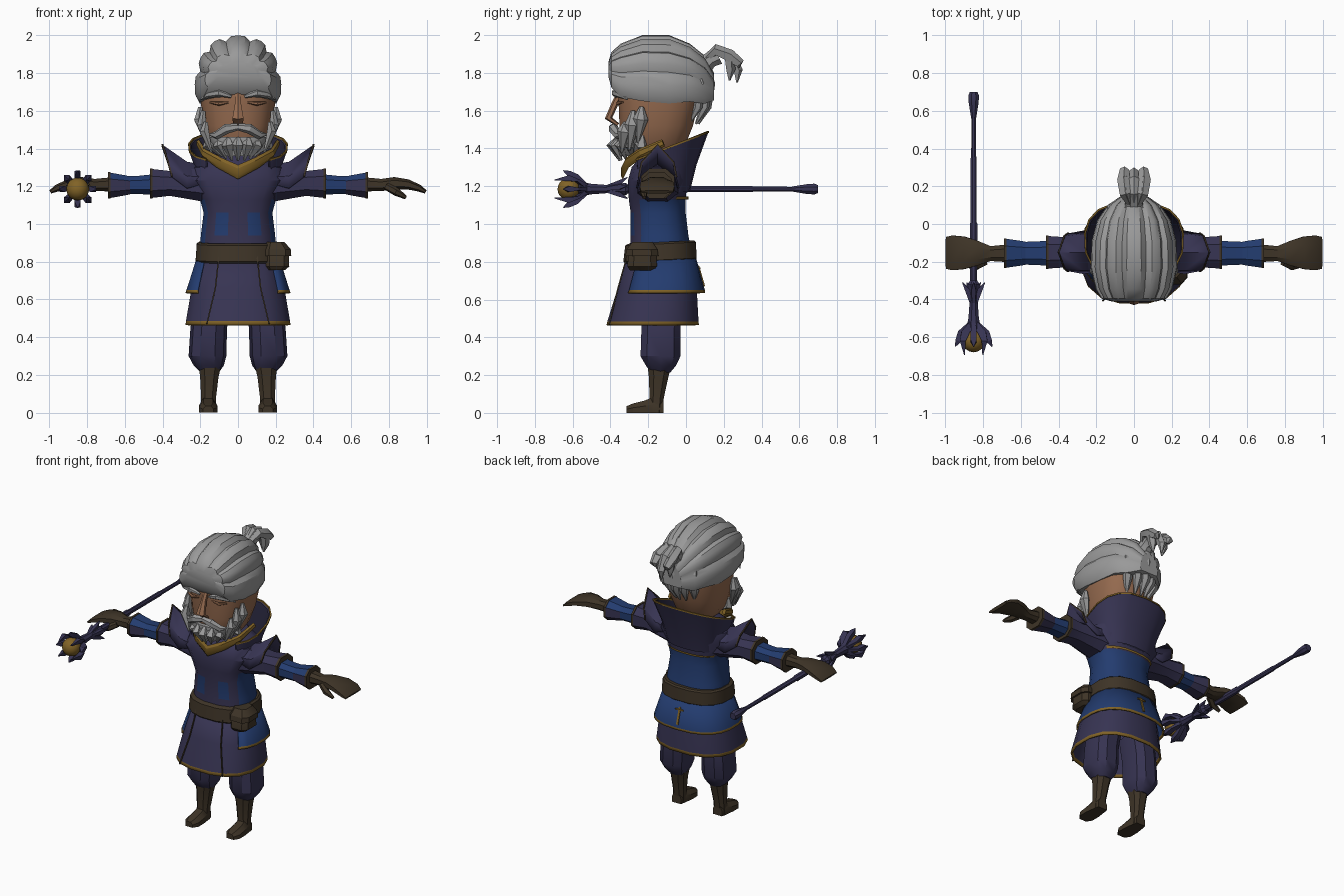
import bpy, bmesh, math
from mathutils import Vector

if "Cube" in bpy.data.objects:
    bpy.data.objects.remove(bpy.data.objects["Cube"])

COLOURS = {
    "grey_hair": (0.32, 0.32, 0.32), "skin": (0.30, 0.145, 0.078),
    "navy_cloth": (0.038, 0.034, 0.085), "blue_cloth": (0.017, 0.045, 0.16),
    "brown_leather": (0.048, 0.034, 0.02), "gold": (0.22, 0.125, 0.02),
    "dark_lining": (0.018, 0.017, 0.04),
}
NAMES = list(COLOURS)
MATS = []
for name, c in COLOURS.items():
    m = bpy.data.materials.new(name)
    m.diffuse_color = (*c, 1)
    m.use_nodes = True
    m.node_tree.nodes["Principled BSDF"].inputs["Base Color"].default_value = m.diffuse_color
    MATS.append(m)


def loft(name, rings, mat, closed=True, caps=True, paint=None, thick=0):
    """Skin a list of point rings; paint(centre, normal) may return a colour name."""
    bm = bmesh.new()
    vs = [[bm.verts.new(p) for p in r] for r in rings]
    n = len(vs[0])
    for a, b in zip(vs, vs[1:]):
        for i in range(n if closed else n - 1):
            j = (i + 1) % n
            bm.faces.new((a[i], a[j], b[j], b[i]))
    if caps:
        bm.faces.new(vs[0])
        bm.faces.new(vs[-1])
    bmesh.ops.recalc_face_normals(bm, faces=bm.faces)
    for f in bm.faces:
        col = (paint and paint(f.calc_center_median(), f.normal)) or mat
        f.material_index = NAMES.index(col)
    me = bpy.data.meshes.new(name)
    bm.to_mesh(me)
    bm.free()
    for m in MATS:
        me.materials.append(m)
    ob = bpy.data.objects.new(name, me)
    bpy.context.collection.objects.link(ob)
    if thick:
        s = ob.modifiers.new("thickness", "SOLIDIFY")
        s.thickness = thick
    return ob


def power(v, p):
    return math.copysign(abs(v) ** p, v)


def ring(z, cx, y0, y1, rx, n=16, p=0.8, a0=0, a1=360, tilt=0):
    """Horizontal rounded ring from y0 to y1; angles start at the front."""
    full = a1 - a0 == 360
    pts = []
    for i in range(n if full else n + 1):
        a = math.radians(a0 + (a1 - a0) * (i + (0.5 if full else 0)) / n)
        y = (y0 + y1) / 2 - power(math.cos(a), p) * (y1 - y0) / 2
        pts.append((cx + rx * power(math.sin(a), p), y, z + tilt * (y - y0)))
    return pts


def tube(name, pts, radii, mat, n=6, ref=None, p=1, paint=None):
    """Tapered tube along a path; radii are numbers or (side, up) pairs."""
    pts = [Vector(q) for q in pts]
    main = (pts[-1] - pts[0]).normalized()
    ref = Vector(ref) if ref else Vector((0, 1, 0) if abs(main.z) > 0.75 else (0, 0, 1))
    rings = []
    for i, q in enumerate(pts):
        d = (pts[min(i + 1, len(pts) - 1)] - pts[max(i - 1, 0)]).normalized()
        side = d.cross(ref).normalized()
        up = side.cross(d)
        r = radii[i] if isinstance(radii[i], tuple) else (radii[i], radii[i])
        ang = [math.tau * (k + 0.5) / n for k in range(n)]
        rings.append([q + side * r[0] * power(math.cos(a), p) + up * r[1] * power(math.sin(a), p)
                      for a in ang])
    return loft(name, rings, mat, paint=paint)


# Head and neck
loft("head", [ring(1.36, 0, -.31, -.04, .11), ring(1.42, 0, -.34, 0, .155),
              ring(1.52, 0, -.355, .04, .185), ring(1.64, 0, -.36, .07, .2),
              ring(1.76, 0, -.37, .085, .205), ring(1.86, 0, -.33, .06, .17)], "skin")
loft("neck", [ring(1.22, 0, -.24, -.05, .1), ring(1.42, 0, -.24, -.04, .1)], "skin")
tube("nose", [(0, -.35, 1.7), (0, -.375, 1.64), (0, -.41, 1.56), (0, -.36, 1.525)],
     [(.018, .014), (.018, .018), (.034, .02), (.028, .01)], "skin")

# Scalloped hair cap, locks running front to back
stations = [(-.41, .12, 1.86, 1.79), (-.395, .175, 1.91, 1.755), (-.345, .205, 1.955, 1.72),
            (-.23, .23, 2.0, 1.71), (-.09, .225, 2.0, 1.7), (.02, .195, 1.955, 1.7),
            (.1, .14, 1.89, 1.68), (.148, .07, 1.8, 1.68)]
cap = []
for y, w, top, zc in stations:
    row = []
    for k in range(29):
        a = math.radians(-100 + 200 * k / 28)
        s = (.91, .99, 1, .99)[k % 4]
        row.append((w * s * power(math.sin(a), .85), y, zc + (top - zc) * s * power(math.cos(a), .85)))
    cap.append(row)
loft("hair_cap", cap, "grey_hair")

# Nape locks and top knot
for i in range(-2, 3):
    x = i * .055
    dy = -.012 * i * i
    tube("nape_lock", [(x * .7, .08 + dy, 1.87), (x, .125 + dy, 1.74), (x * .95, .11 + dy, 1.62),
                       (x * .7, .065 + dy, 1.53)],
         [.03, (.038, .03), (.034, .025), .006], "grey_hair")
tube("knot_base", [(0, .08, 1.83), (0, .13, 1.87), (0, .17, 1.89)], [.06, .045, .05], "grey_hair", 8)
for x, y, z in [(-.045, .23, 1.76), (.045, .23, 1.76), (0, .27, 1.75), (-.05, .28, 1.83),
                (.05, .28, 1.83)]:
    tube("knot_curl", [(x * .4, .11, 1.88), (x * .9, .16, 1.92), (x * 1.1, .23, 1.89),
                       (x, y + .005, (z + 1.87) / 2), (x * .8, y, z)],
         [.02, .032, .036, .026, .005], "grey_hair", 5, ref=(1, 0, 0))

# Brows, moustache, sideburns
for s in (-1, 1):
    tube("brow", [(s * .035, -.37, 1.675), (s * .1, -.375, 1.695), (s * .16, -.35, 1.685),
                  (s * .2, -.31, 1.66)], [.008, .02, .018, .004], "grey_hair")
    tube("closed_eye", [(s * .05, -.357, 1.645), (s * .1, -.36, 1.638), (s * .15, -.335, 1.645)],
         [.005, .012, .005], "skin")
    tube("moustache", [(0, -.385, 1.515), (s * .06, -.385, 1.505), (s * .115, -.36, 1.47),
                       (s * .155, -.335, 1.475)], [.018, .027, .022, .004], "grey_hair")
    for y, z0, z1 in [(-.235, 1.62, 1.43), (-.28, 1.6, 1.39), (-.32, 1.54, 1.38)]:
        k = .2 + (y + .235) * .35
        tube("sideburn", [(s * k, y, z0), (s * (k + .008), y - .005, (z0 + z1) / 2 + .03),
                          (s * (k - .03), y - .02, z1)], [.012, (.028, .04), .006], "grey_hair")

# Beard of overlapping locks
loft("beard_base", [ring(1.36, 0, -.36, -.2, .08), ring(1.41, 0, -.375, -.18, .14),
                    ring(1.46, 0, -.37, -.18, .17)], "grey_hair")
for i in range(-4, 5):
    a = math.radians(i * 19)
    sx, cy = math.sin(a), math.cos(a)
    tube("beard_lock", [(.165 * sx, -.19 - .175 * cy, 1.475 - .02 * cy),
                        (.165 * sx, -.19 - .2 * cy, 1.42),
                        (.1 * sx, -.2 - .15 * cy, 1.385 - .05 * cy)],
         [.012, .033, .006], "grey_hair", 5)


# Tunic body: navy with blue flanks, blue lower back and belly patches
def tunic_paint(c, n):
    if c.z < 1.13 and (n.y > .3 or abs(n.x) > .85):
        return "blue_cloth"
    if n.y < -.3 and .94 < c.z < 1.07 and .05 < abs(c.x) < .13:
        return "blue_cloth"


loft("tunic", [ring(.86, 0, -.3, .03, .205), ring(.94, 0, -.295, .015, .2),
               ring(1.06, 0, -.295, 0, .185), ring(1.13, 0, -.305, 0, .205),
               ring(1.23, 0, -.31, .01, .265), ring(1.3, 0, -.29, .02, .24),
               ring(1.36, 0, -.24, .0, .13)], "navy_cloth", paint=tunic_paint)
loft("back_hem_trim", [ring(1.13, 0, -.29, .012, .2, 8, .8, 120, 240),
                       ring(1.145, 0, -.29, .014, .21, 8, .8, 120, 240)],
     "gold", closed=False, caps=False)

# Tall open collar with lining and gold neck band
collar = lambda g: [ring(1.17, 0, -.29, .02 - g, .2 - g, 14, .8, 50, 310, .0),
                    ring(1.29, 0, -.3, .055 - g, .23 - g, 14, .8, 45, 315, .06),
                    ring(1.33 - g * .4, 0, -.29, .12 - g, .265 - g, 14, .8, 35, 325, .39)]
loft("collar", collar(0), "navy_cloth", closed=False, caps=False)
loft("collar_lining", collar(.014), "dark_lining", closed=False, caps=False)
rim = collar(.004)[2]
tube("collar_rim", rim, [.007] * len(rim), "gold", 4)
tube("neck_band", [(-.21, -.12, 1.43), (-.18, -.24, 1.375), (-.1, -.31, 1.325), (0, -.335, 1.275),
                   (.1, -.31, 1.325), (.18, -.24, 1.375), (.21, -.12, 1.43)],
     [(.012, .02), (.012, .025), (.012, .03), (.012, .038), (.012, .03), (.012, .025), (.012, .02)],
     "gold", 6)

# Skirt, overskirt, belt
hem = lambda c, n: "gold" if c.z < .48 else None
loft("skirt", [ring(.86, 0, -.3, .03, .195), ring(.66, 0, -.365, .06, .25),
               ring(.485, 0, -.42, .07, .28), ring(.465, 0, -.425, .072, .283)],
     "navy_cloth", caps=False, paint=hem, thick=.01)
over_hem = lambda c, n: "gold" if c.z < .655 else None
loft("overskirt", [ring(.87, 0, -.3, .04, .205, 16, .8, 52, 308),
                   ring(.65, 0, -.365, .1, .275, 16, .8, 48, 312),
                   ring(.635, 0, -.37, .102, .28, 16, .8, 47, 313)],
     "blue_cloth", closed=False, caps=False, paint=over_hem, thick=.01)
for s in (-1, 1):
    tube("apron_seam", [(s * .1, -.309, .84), (s * .12, -.36, .66), (s * .165, -.407, .47)],
         [.005] * 3, "brown_leather", 4)
loft("belt", [ring(.79, 0, -.325, .05, .22, tilt=.05), ring(.8, 0, -.335, .06, .228, tilt=.05),
              ring(.885, 0, -.325, .055, .222, tilt=.05), ring(.895, 0, -.31, .045, .21, tilt=.05)],
     "brown_leather")
tube("back_ornament", [(0, .065, .78), (0, .097, .67)], [(.01, .006)] * 2, "gold", 4)
tube("back_ornament_bar", [(-.03, .072, .765), (.03, .072, .765)], [.006] * 2, "gold", 4)

# Belt pouch with flap
loft("pouch", [ring(.755, .2, -.3, -.17, .05, 8, .6), ring(.775, .205, -.315, -.15, .07, 8, .6),
               ring(.86, .205, -.305, -.155, .068, 8, .6), ring(.9, .2, -.28, -.18, .045, 8, .6)],
     "brown_leather")
loft("pouch_flap", [ring(.83, .208, -.325, -.142, .078, 8, .6), ring(.865, .208, -.32, -.147, .076, 8, .6),
                    ring(.905, .2, -.285, -.175, .048, 8, .6)], "brown_leather")

for s in (-1, 1):
    # Trousers and boots
    loft("trouser_leg", [ring(.6, s * .13, -.24, -.02, .1, 10), ring(.45, s * .155, -.24, -.025, .097, 10),
                         ring(.3, s * .162, -.245, -.025, .1, 10), ring(.25, s * .155, -.215, -.05, .08, 10),
                         ring(.215, s * .15, -.19, -.08, .05, 10)], "navy_cloth")
    loft("boot_shaft", [ring(.27, s * .148, -.21, -.07, .068, 8), ring(.19, s * .152, -.2, -.09, .052, 8),
                        ring(.08, s * .156, -.195, -.115, .042, 8), ring(0, s * .158, -.2, -.122, .044, 8)],
         "brown_leather")
    foot = [(-.12, .035, .07), (-.17, .043, .085), (-.22, .05, .065), (-.28, .05, .05), (-.315, .028, .035)]
    loft("boot_foot", [[(s * .158 - w, y, 0), (s * .158 + w, y, 0), (s * .158 + w, y, h * .55),
                        (s * .158 + w * .5, y, h), (s * .158 - w * .5, y, h), (s * .158 - w, y, h * .55)]
                       for y, w, h in foot], "brown_leather")

    # Sleeve: navy upper arm, blue forearm, flared cuff
    tube("upper_arm", [(s * .12, -.15, 1.2), (s * .22, -.15, 1.21), (s * .36, -.15, 1.215), (s * .46, -.15, 1.215)],
         [(.12, .1), (.11, .09), (.085, .07), (.092, .082)], "navy_cloth", 8, p=.8)
    tube("upper_arm_trim", [(s * .452, -.15, 1.215), (s * .467, -.15, 1.215)],
         [(.094, .084)] * 2, "brown_leather", 8, p=.8)
    tube("forearm_sleeve", [(s * .44, -.155, 1.21), (s * .52, -.155, 1.207), (s * .6, -.155, 1.205)],
         [(.072, .058), (.066, .052), (.064, .05)], "blue_cloth", 8, p=.8)
    tube("cuff", [(s * .57, -.155, 1.205), (s * .6, -.155, 1.205), (s * .68, -.155, 1.205)],
         [(.064, .05), (.07, .057), (.082, .072)], "navy_cloth", 8, p=.8,
         paint=lambda c, n: "blue_cloth" if n.z > .5 else None)
    tube("cuff_trim", [(s * .675, -.155, 1.205), (s * .69, -.155, 1.205)], [(.084, .074)] * 2,
         "brown_leather", 8, p=.8)

    # Peaked shoulder guard
    guard = [(.16, .1, 1.22, 1.31), (.27, .115, 1.19, 1.33), (.4, .1, 1.25, 1.42)]
    rows = []
    for x, w, low, peak in guard:
        mid = low + (peak - low) * .45
        xs = (x - .05, x - .03, x, x - .03, x - .05) if x > .3 else (x,) * 5
        rows.append([(s * q, -.15 + w * t, z) for q, t, z in
                     zip(xs, (-1, -.85, 0, .85, 1), (low, mid, peak, mid, low))])
    loft("shoulder_guard", rows, "navy_cloth", closed=False, caps=False, thick=.01)
    tube("shoulder_guard_trim", rows[-1], [.006] * 5, "brown_leather", 4, ref=(1, 0, 0))

    # Gloved hand
    tube("hand", [(s * .67, -.155, 1.21), (s * .76, -.157, 1.207), (s * .83, -.155, 1.215),
                  (s * .9, -.153, 1.21), (s * .96, -.153, 1.19), (s * .995, -.153, 1.17)],
         [(.05, .04), (.042, .034), (.07, .036), (.092, .028), (.098, .02), (.09, .01)],
         "brown_leather", 8, p=.8)
    tube("thumb", [(s * .79, -.2, 1.2), (s * .84, -.225, 1.17), (s * .89, -.22, 1.14)],
         [.022, .022, .01], "brown_leather")

# Staff held along y
SX, SZ = -.85, 1.185
on = lambda y, r=0, a=0: (SX + r * math.sin(a), y, SZ + r * math.cos(a))
tube("staff_shaft", [on(y) for y in (-.57, -.5, -.4, -.32, -.3, 0, .01, .35, .36, .58)],
     [.045, .03, .022, .036, .02, .022, .017, .017, .014, .013], "navy_cloth", 8)
tube("staff_pommel", [on(y) for y in (.56, .64, .68, .7)], [.014, .028, .031, .022], "navy_cloth", 8)
for i in range(8):
    a = math.tau * i / 8
    tube("staff_petal", [on(-.53, .02, a), on(-.58, .065, a), on(-.62, .082, a),
                         on(-.65 - .045 * (i % 2), .098 - .03 * (i % 2), a)],
         [.018, (.03, .01) if i % 4 else .022, .022, .003], "navy_cloth", 4)
for i in range(5):
    a = math.tau * i / 5
    tube("staff_thorn", [on(-.43, .01, a), on(-.35, .035, a), on(-.31, .062, a)],
         [.01, .018, .003], "navy_cloth", 4)
bpy.ops.mesh.primitive_uv_sphere_add(segments=16, ring_count=10, radius=.06, location=on(-.62))
orb = bpy.context.object
orb.name = "staff_orb"
orb.data.materials.append(MATS[NAMES.index("gold")])

# Soft shading with sharp creases kept
bpy.ops.object.select_all(action="SELECT")
bpy.ops.object.shade_smooth_by_angle(angle=math.radians(32))
